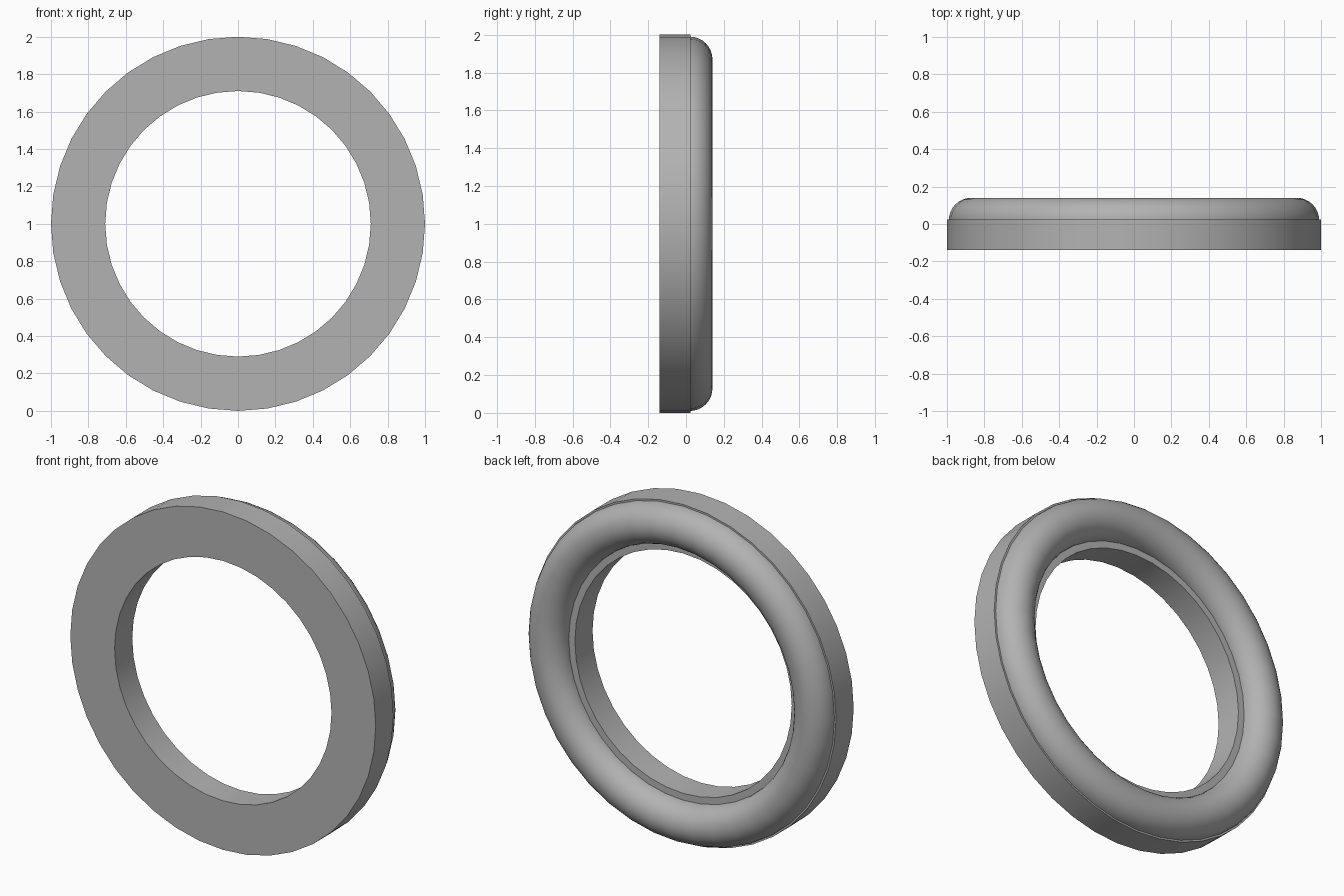
import bpy, bmesh
from math import sin, cos, tau, radians

if "Cube" in bpy.data.objects:
    bpy.data.objects.remove(bpy.data.objects["Cube"])

# Single plain grey for the whole model
grey = bpy.data.materials.new("plain_grey")
grey.use_nodes = True
color = (0.45, 0.45, 0.45, 1)
grey.diffuse_color = color
grey.node_tree.nodes["Principled BSDF"].inputs["Base Color"].default_value = color


def revolve(name, profile, segments, angle):
    """Spin a closed (radius, y) profile around the y axis, centred at z = 1."""
    bm = bmesh.new()
    rings = []
    for i in range(segments):
        a = tau * i / segments
        rings.append([bm.verts.new((r * sin(a), y, 1 + r * cos(a))) for r, y in profile])
    n = len(profile)
    for i, ring in enumerate(rings):
        after = rings[(i + 1) % segments]
        for j in range(n):
            k = (j + 1) % n
            bm.faces.new((ring[j], ring[k], after[k], after[j]))
    bmesh.ops.recalc_face_normals(bm, faces=bm.faces)
    mesh = bpy.data.meshes.new(name)
    bm.to_mesh(mesh)
    bm.free()
    mesh.materials.append(grey)
    obj = bpy.data.objects.new(name, mesh)
    bpy.context.collection.objects.link(obj)
    bpy.ops.object.select_all(action="DESELECT")
    obj.select_set(True)
    bpy.context.view_layer.objects.active = obj
    bpy.ops.object.shade_smooth_by_angle(angle=radians(angle))


# Flat front band with a square section
front_y, back_y = -0.14, 0.025
revolve("front_band", [(0.71, front_y), (1, front_y), (1, back_y), (0.71, back_y)], 40, 30)

# Rounded bead on the back, half sunk into the band
bead_radius, tube, steps = 0.87, 0.12, 32
bead = [(bead_radius + tube * cos(tau * j / steps), 0.02 + tube * sin(tau * j / steps))
        for j in range(steps)]
revolve("back_bead", bead, 40, 40)
